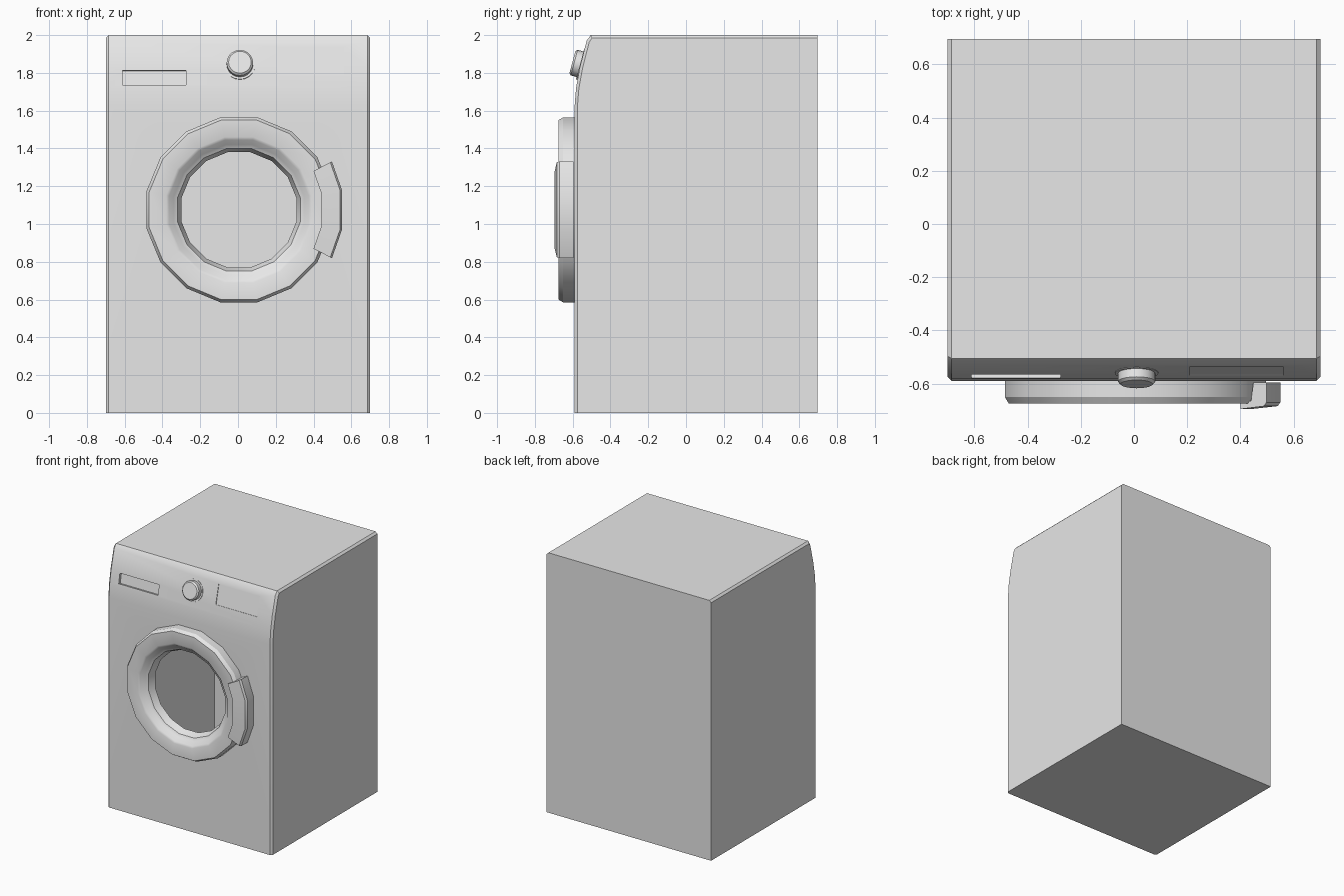
import bpy, bmesh, math
from mathutils import Matrix, Vector

if "Cube" in bpy.data.objects:
    bpy.data.objects.remove(bpy.data.objects["Cube"])

grey = bpy.data.materials.new("light_grey")
grey.use_nodes = True
grey.diffuse_color = (0.8, 0.8, 0.8, 1)
grey.node_tree.nodes["Principled BSDF"].inputs["Base Color"].default_value = (0.8, 0.8, 0.8, 1)

DOOR = Vector((0.005, 0, 1.075))
SIDES = 16
STEP = 2 * math.pi / SIDES


def finish(name, bm):
    bmesh.ops.recalc_face_normals(bm, faces=bm.faces)
    mesh = bpy.data.meshes.new(name)
    bm.to_mesh(mesh)
    bm.free()
    mesh.materials.append(grey)
    obj = bpy.data.objects.new(name, mesh)
    bpy.context.collection.objects.link(obj)
    return obj


def activate(obj):
    bpy.ops.object.select_all(action='DESELECT')
    obj.select_set(True)
    bpy.context.view_layer.objects.active = obj


def smooth(obj):
    activate(obj)
    bpy.ops.object.shade_smooth_by_angle(angle=math.radians(30))


def extrude_profile(profile, half_width):
    """Side outline (y, z) extruded across x."""
    bm = bmesh.new()
    face = bm.faces.new([bm.verts.new((-half_width, y, z)) for y, z in profile])
    new = bmesh.ops.extrude_face_region(bm, geom=[face], use_keep_orig=True)["geom"]
    bmesh.ops.translate(bm, vec=(2 * half_width, 0, 0),
                        verts=[v for v in new if isinstance(v, bmesh.types.BMVert)])
    return bm


def sweep(name, profile, angles, closed):
    """Closed outline (radius, y) swept around the door axis."""
    bm = bmesh.new()
    rows = [[bm.verts.new(DOOR + Vector((r * math.cos(a), y, r * math.sin(a))))
             for r, y in profile] for a in angles]
    pairs = list(zip(rows, rows[1:]))
    if closed:
        pairs.append((rows[-1], rows[0]))
    else:
        bm.faces.new(rows[0])
        bm.faces.new(rows[-1])
    n = len(profile)
    for a, b in pairs:
        for i in range(n):
            j = (i + 1) % n
            bm.faces.new((a[i], a[j], b[j], b[i]))
    return finish(name, bm)


def box_cutter(name, centre, size, tilt):
    bm = bmesh.new()
    bmesh.ops.create_cube(bm, size=1, matrix=Matrix.Translation(centre)
                          @ Matrix.Rotation(-tilt, 4, 'X') @ Matrix.Diagonal((*size, 1)))
    return finish(name, bm)


def cut(obj, cutter):
    cutter.hide_render = True
    mod = obj.modifiers.new("cut", 'BOOLEAN')
    mod.operation, mod.solver, mod.object = 'DIFFERENCE', 'EXACT', cutter
    activate(obj)
    bpy.ops.object.modifier_apply(modifier=mod.name)
    bpy.data.objects.remove(cutter)


# Cabinet with a sloped control panel and chamfered side edges
BACK = 0.695
bm = extrude_profile([(BACK, 0), (-0.59, 0), (-0.59, 1.62), (-0.582, 1.72), (-0.562, 1.83),
                      (-0.526, 1.97), (-0.505, 2), (BACK, 2)], 0.7)
rim = [e for e in bm.edges
       if abs(e.verts[0].co.x - e.verts[1].co.x) < 1e-4
       and not all(v.co.z < 0.01 for v in e.verts)
       and not all(v.co.y > 0.69 for v in e.verts)]
bmesh.ops.bevel(bm, geom=rim, offset=0.015, segments=1, affect='EDGES')
cabinet = finish("cabinet", bm)

# Hollow interior and door opening
cut(cabinet, finish("cavity_cutter", extrude_profile(
    [(BACK - 0.01, 0.01), (-0.575, 0.01), (-0.575, 1.6), (-0.53, 1.72), (-0.47, 1.975),
     (BACK - 0.01, 1.975)], 0.68)))
bm = bmesh.new()
bmesh.ops.create_cone(bm, cap_ends=True, segments=32, radius1=0.36, radius2=0.36, depth=0.12,
                      matrix=Matrix.Translation(DOOR + Vector((0, -0.58, 0)))
                      @ Matrix.Rotation(math.pi / 2, 4, 'X'))
cut(cabinet, finish("door_cutter", bm))

# Drawer grip recess and shallow display recess
cut(cabinet, box_cutter("drawer_cutter", (-0.443, -0.572, 1.775), (0.335, 0.04, 0.078), 0.18))
cut(cabinet, box_cutter("display_cutter", (0.385, -0.553, 1.865), (0.35, 0.01, 0.15), 0.23))
smooth(cabinet)

# Door ring
fit = 1 / math.cos(STEP / 2)
ring_outline = [(0.49, -0.58), (0.49, -0.65), (0.475, -0.675), (0.385, -0.675), (0.37, -0.668),
                (0.345, -0.64), (0.325, -0.63), (0.305, -0.575), (0.4, -0.575)]
smooth(sweep("door_ring", [(r * fit, y) for r, y in ring_outline],
             [(i + 0.5) * STEP for i in range(SIDES)], True))

# Door handle hugging the ring
handle_outline = [(0.5, -0.595), (0.555, -0.595), (0.555, -0.67), (0.545, -0.684),
                  (0.445, -0.695), (0.445, -0.665), (0.49, -0.665)]
smooth(sweep("door_handle", handle_outline,
             [math.radians(a) for a in (-27.5, -11.25, 11.25, 27.5)], False))

# Dial and its base disc, square to the panel
tilt = Matrix.Translation((0.01, -0.558, 1.845)) @ Matrix.Rotation(math.radians(75), 4, 'X')
for name, r1, r2, low, high in (("dial_base", 0.082, 0.082, -0.004, 0.003),
                                ("dial", 0.07, 0.07, 0, 0.035),
                                ("dial_cap", 0.07, 0.06, 0.035, 0.045)):
    bm = bmesh.new()
    bmesh.ops.create_cone(bm, cap_ends=True, segments=20, radius1=r1, radius2=r2,
                          depth=high - low,
                          matrix=tilt @ Matrix.Translation((0, 0, (low + high) / 2)))
    smooth(finish(name, bm))
